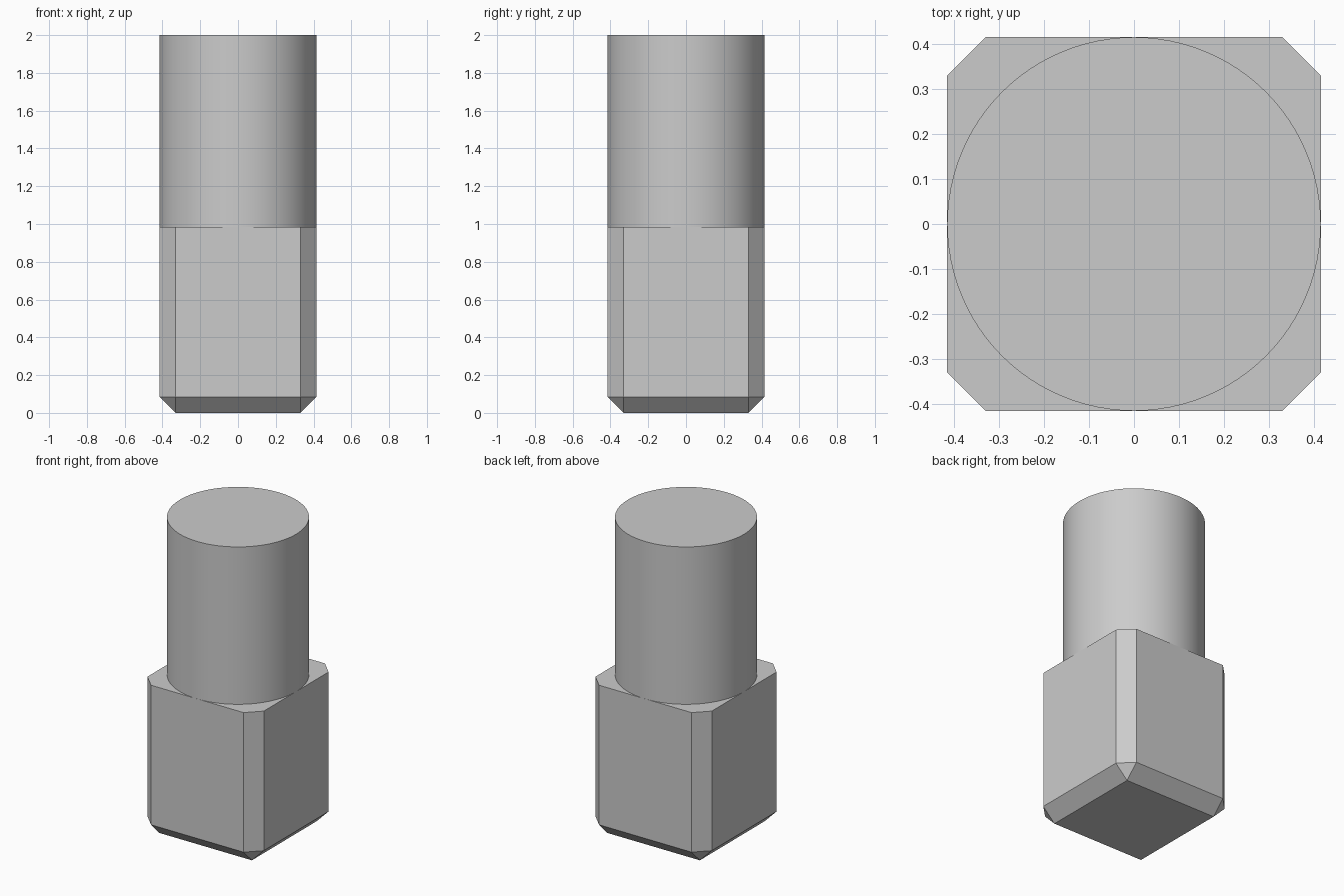
import bpy, bmesh, math
from mathutils import Matrix

cube = bpy.data.objects.get("Cube")
if cube:
    bpy.data.objects.remove(cube, do_unlink=True)

HALF = 0.415      # half width of the block and radius of the shaft
CHAMFER = 0.085
JOINT = 0.985     # height where the shaft meets the block
TOP = 2.0

grey = bpy.data.materials.new("plain grey")
grey.use_nodes = True
colour = (0.6, 0.6, 0.6, 1)
grey.diffuse_color = colour
grey.node_tree.nodes["Principled BSDF"].inputs["Base Color"].default_value = colour


def add_part(name, bm):
    mesh = bpy.data.meshes.new(name)
    bm.to_mesh(mesh)
    bm.free()
    mesh.materials.append(grey)
    obj = bpy.data.objects.new(name, mesh)
    bpy.context.collection.objects.link(obj)
    return obj


# Square block, chamfered on every edge except those of its top
bm = bmesh.new()
bmesh.ops.create_cube(bm, size=1, matrix=Matrix.Translation((0, 0, JOINT / 2))
                      @ Matrix.Diagonal((2 * HALF, 2 * HALF, JOINT, 1)))
edges = [e for e in bm.edges if min(v.co.z for v in e.verts) < JOINT / 2]
bmesh.ops.bevel(bm, geom=edges, offset=CHAMFER, offset_type='OFFSET',
                segments=1, affect='EDGES')
add_part("square_block", bm)

# Round shaft standing on the block
bm = bmesh.new()
bmesh.ops.create_cone(bm, cap_ends=True, segments=96, radius1=HALF, radius2=HALF,
                      depth=TOP - JOINT,
                      matrix=Matrix.Translation((0, 0, (TOP + JOINT) / 2)))
# The joint is covered by the block, so the lower cap is left out
bmesh.ops.delete(bm, geom=[f for f in bm.faces if f.normal.z < -0.5], context='FACES_ONLY')
shaft = add_part("round_shaft", bm)

bpy.ops.object.select_all(action='DESELECT')
shaft.select_set(True)
bpy.context.view_layer.objects.active = shaft
bpy.ops.object.shade_smooth_by_angle(angle=math.radians(30))
